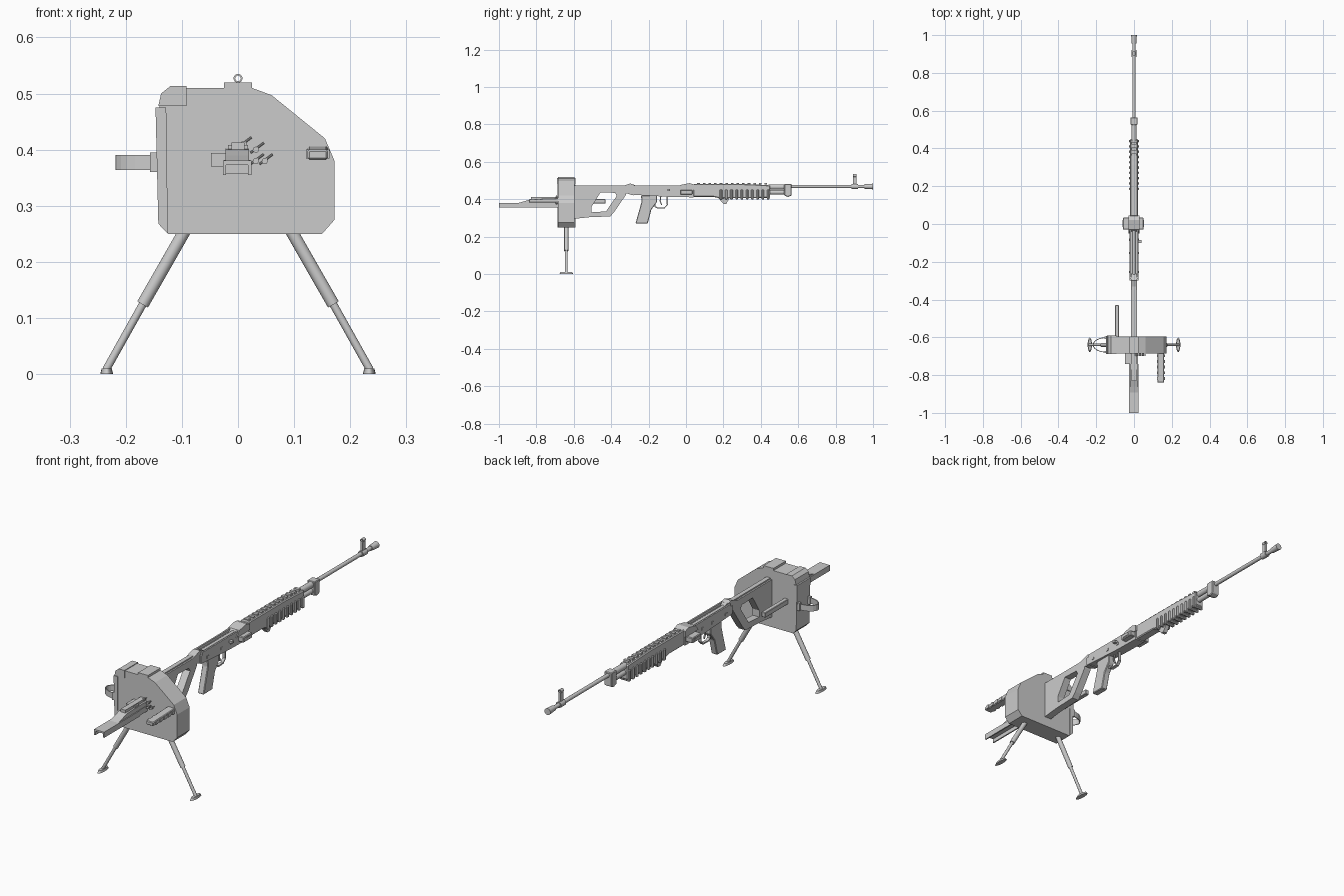
import bpy, bmesh, math
from mathutils import Vector

cube = bpy.data.objects.get("Cube")
if cube:
    bpy.data.objects.remove(cube)

grey = bpy.data.materials.new("light grey")
grey.use_nodes = True
COL = (0.6, 0.6, 0.6, 1)
grey.diffuse_color = COL
grey.node_tree.nodes["Principled BSDF"].inputs["Base Color"].default_value = COL


def finish(name, bm, smooth=False):
    bmesh.ops.recalc_face_normals(bm, faces=bm.faces)
    me = bpy.data.meshes.new(name)
    bm.to_mesh(me)
    bm.free()
    me.materials.append(grey)
    ob = bpy.data.objects.new(name, me)
    bpy.context.scene.collection.objects.link(ob)
    if smooth:
        bpy.ops.object.select_all(action='DESELECT')
        ob.select_set(True)
        bpy.context.view_layer.objects.active = ob
        bpy.ops.object.shade_smooth_by_angle()
    return ob


def prism(name, pts, axis, a, b, bevel=0):
    """Extrude a closed outline along x or y from a to b."""
    bm = bmesh.new()
    place = (lambda u, v: (a, u, v)) if axis == 'x' else (lambda u, v: (u, a, v))
    face = bm.faces.new([bm.verts.new(place(u, v)) for u, v in pts])
    out = bmesh.ops.extrude_face_region(bm, geom=[face])
    move = Vector((b - a, 0, 0)) if axis == 'x' else Vector((0, b - a, 0))
    bmesh.ops.translate(bm, vec=move, verts=[g for g in out['geom'] if isinstance(g, bmesh.types.BMVert)])
    if bevel:
        bmesh.ops.bevel(bm, geom=bm.edges[:], offset=bevel, segments=1, affect='EDGES')
    return finish(name, bm)


def box(name, x0, x1, y0, y1, z0, z1, bevel=0):
    return prism(name, [(x0, z0), (x1, z0), (x1, z1), (x0, z1)], 'y', y0, y1, bevel)


def rod(name, p, q, r, r2=None, seg=16):
    p, q = Vector(p), Vector(q)
    bm = bmesh.new()
    bmesh.ops.create_cone(bm, cap_ends=True, segments=seg, radius1=r, radius2=r if r2 is None else r2,
                          depth=(q - p).length)
    rot = (q - p).to_track_quat('Z', 'Y').to_matrix()
    bmesh.ops.rotate(bm, cent=(0, 0, 0), matrix=rot, verts=bm.verts)
    bmesh.ops.translate(bm, vec=(p + q) / 2, verts=bm.verts)
    return finish(name, bm, True)


def strap(name, pts, width, thick, axis):
    """Thin band following points, built as short overlapping slabs."""
    bm = bmesh.new()
    w = Vector((width / 2, 0, 0)) if axis == 'x' else Vector((0, 0, width / 2))
    pts = [Vector(p) for p in pts]
    rows = []
    for i, p in enumerate(pts):
        t = (pts[min(i + 1, len(pts) - 1)] - pts[max(i - 1, 0)]).normalized()
        n = t.cross(w).normalized() * thick / 2
        rows.append([bm.verts.new(p + s) for s in (w + n, w - n, -w - n, n - w)])
    for r, s in zip(rows, rows[1:]):
        for k in range(4):
            bm.faces.new((r[k], r[(k + 1) % 4], s[(k + 1) % 4], s[k]))
    bm.faces.new(rows[0])
    bm.faces.new(rows[-1])
    return finish(name, bm)


# Ammunition case with its lid, caps and latch strip
prism("ammo_case", [(-.125, .25), (.15, .25), (.172, .275), (.172, .38), (.155, .42), (.06, .497),
                    (.025, .51), (-.12, .51), (-.135, .5), (-.14, .475), (-.14, .27)], 'y', -.685, -.595)
box("top_cap", -.025, .025, -.685, -.595, .505, .52)
prism("corner_cap", [(-.092, .478), (-.092, .513), (-.121, .513), (-.137, .5), (-.142, .478)], 'y', -.689, -.591)
prism("side_lid", [(-.125, .25), (-.128, .475), (-.147, .475), (-.142, .268)], 'y', -.688, -.592)

# Carry strap on the right side
loop = []
for i in range(13):
    a = math.pi * i / 12
    loop.append((-.15 - .066 * math.sin(a), -.64 + .038 * math.cos(a), .377))
strap("carry_strap", loop, .027, .004, 'z')
for y in (-.678, -.602):
    box("strap_mount", -.157, -.14, y - .006, y + .006, .36, .395)

# Telescopic bipod legs with disc feet
for s, side in ((1, "left"), (-1, "right")):
    rod(side + "_upper_leg", (s * .095, -.64, .255), (s * .17, -.64, .124), .011)
    rod(side + "_lower_leg", (s * .165, -.64, .133), (s * .235, -.64, .008), .007)
    foot = rod(side + "_foot", (s * .234, -.64, 0), (s * .234, -.64, .01), .038, .03, 20)
    for v in foot.data.vertices:
        v.co.x = s * .234 + (v.co.x - s * .234) * .3

# Front hand grip and rear rod of the case
prism("hand_grip", [(.118, -.0), (.118, .0)] and [(-.84, .382), (-.68, .382), (-.68, .406), (-.84, .4)],
      'x', .124, .16, .003)
for i in range(5):
    box("grip_ridge", .121, .163, -.825 + i * .03, -.81 + i * .03, .384, .4)
box("rear_rod", -.1, -.08, -.6, -.43, .377, .4, .002)

# Feed chute: open channel below, stepped cover above
box("chute_roof", -.027, .024, -1, -.74, .373, .381)
for x in (-.027, .018):
    box("chute_wall", x, x + .006, -1, -.74, .355, .376)
box("chute_end", -.025, .022, -.76, -.685, .357, .382)
prism("chute_cover", [(-.9, .379), (-.685, .379), (-.685, .402), (-.83, .4), (-.86, .39)], 'x', -.022, .02)
box("chute_ridge", -.012, .012, -.83, -.685, .395, .413)
box("chute_bar", -.018, .018, -.77, -.74, .4, .408)
box("chute_tab", -.048, -.02, -.74, -.685, .37, .394)
for x, z in ((.032, .4), (.032, .38), (.048, .38), (.01, .41)):
    rod("link_pin", (x - .01, -.694, z - .006), (x + .014, -.694, z + .012), .002, seg=8)
    rod("link_ring", (x, -.698, z), (x, -.684, z), .0055, seg=10)

# Skeleton stock around a thumb opening
W = .017
prism("stock_butt", [(-.6, .295), (-.505, .305), (-.505, .36), (-.455, .44), (-.455, .467), (-.6, .467)], 'x', -W, W)
prism("stock_top", [(-.46, .437), (-.32, .432), (-.28, .42), (-.28, .478), (-.3, .483), (-.35, .467),
                    (-.46, .467)], 'x', -W, W)
prism("stock_bottom", [(-.51, .304), (-.405, .308), (-.425, .335), (-.505, .33)], 'x', -W, W)
prism("stock_strut", [(-.405, .308), (-.385, .33), (-.32, .425), (-.32, .437), (-.38, .437), (-.37, .418),
                      (-.43, .332)], 'x', -W, W)
box("stock_comb", -.01, .01, -.6, -.32, .465, .473)

# Receiver, rails and controls
prism("receiver", [(-.3, .425), (-.1, .413), (.04, .41), (.04, .462), (-.3, .462)], 'x', -.024, .024)
for x in (-.024, .017):
    box("receiver_rail", x, x + .007, -.29, -.03, .458, .474)
rod("bolt_tube", (0, -.28, .462), (0, -.02, .462), .009)
prism("rear_hump", [(-.32, .46), (-.26, .46), (-.27, .474), (-.3, .485)], 'x', -.012, .012)
for y in (-.26, -.16, -.09):
    box("receiver_pin", -.027, .027, y, y + .012, .435, .446)
box("charging_handle", .02, .04, -.1, -.085, .445, .455)

# Feed cover across the receiver
box("feed_tray", -.058, .05, -.03, .034, .425, .45, .003)
box("feed_slot", -.06, .052, -.015, .02, .432, .443)
prism("feed_cover", [(-.05, .45), (.045, .45), (.045, .478), (.02, .486), (-.03, .476)], 'x', -.028, .028)

# Pistol grip, trigger and guard
prism("pistol_grip", [(-.27, .27), (-.205, .27), (-.185, .345), (-.155, .385), (-.155, .42), (-.24, .42),
                      (-.238, .385)], 'x', -.015, .015, .003)
strap("trigger_guard", [(0, -.17, .385), (0, -.165, .36), (0, -.15, .352), (0, -.115, .354), (0, -.1, .37),
                        (0, -.1, .415)], .014, .006, 'x')
strap("trigger", [(0, -.135, .415), (0, -.138, .39), (0, -.13, .37)], .006, .006, 'x')

# Handguard with grip ribs
prism("handguard", [(.04, .412), (.15, .412), (.18, .405), (.45, .407), (.45, .475), (.3, .482), (.04, .482)],
      'x', -.021, .021, .004)
for i in range(10):
    y = .18 + i * .028
    box("grip_rib", -.027, .027, y, y + .014, .398, .452, .004)
for i in range(13):
    y = .06 + i * .03
    box("top_rib", -.013, .013, y, y + .014, .478, .487)
prism("hand_stop", [(.17, .41), (.235, .41), (.215, .375), (.2, .375)], 'x', -.01, .01)

# Gas block, rods, barrel, front sight and muzzle
prism("gas_block", [(.525, .42), (.545, .412), (.565, .42), (.565, .482), (.525, .482)], 'x', -.019, .019, .003)
rod("gas_tube", (0, .44, .437), (0, .56, .437), .012)
rod("barrel_shroud", (0, .44, .466), (0, .53, .466), .014)
rod("barrel", (0, .5, .468), (0, .97, .468), .009)
rod("muzzle", (0, .955, .468), (0, 1, .468), .012, .015)
rod("sight_collar", (0, .885, .468), (0, .92, .468), .014)
box("sight_post", -.005, .005, .892, .912, .475, .52)
hood = [(.008 * math.sin(2 * math.pi * i / 16), .902, .527 + .008 * math.cos(2 * math.pi * i / 16))
        for i in range(17)]
bm = bmesh.new()
for (a, y, c), (d, _, f) in zip(hood, hood[1:]):
    bm.faces.new([bm.verts.new(p) for p in ((a, y - .01, c), (d, y - .01, f), (d, y + .01, f), (a, y + .01, c))])
bmesh.ops.remove_doubles(bm, verts=bm.verts, dist=.0001)
ring = finish("sight_hood", bm)
ring.modifiers.new("thickness", 'SOLIDIFY').thickness = .003
